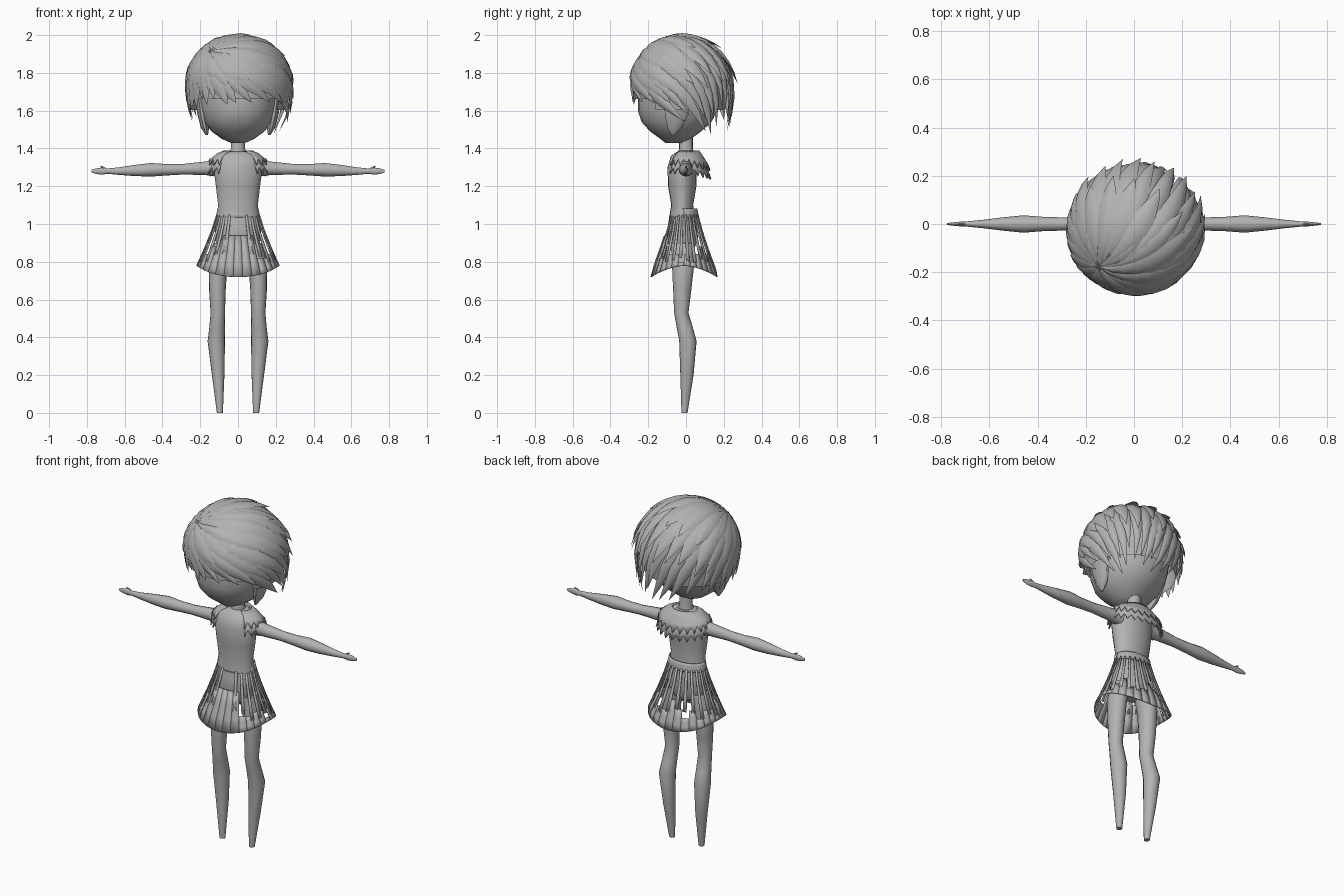
import bpy, bmesh, math, random
from mathutils import Vector as V

random.seed(4)
cube = bpy.data.objects.get("Cube")
if cube:
    bpy.data.objects.remove(cube, do_unlink=True)

grey = bpy.data.materials.new("plain grey")
grey.use_nodes = True
tone = (0.45, 0.45, 0.45, 1)
grey.diffuse_color = tone
grey.node_tree.nodes["Principled BSDF"].inputs["Base Color"].default_value = tone


def finish(name, bm, angle=40, fix=True):
    if fix:
        bmesh.ops.recalc_face_normals(bm, faces=bm.faces)
    mesh = bpy.data.meshes.new(name)
    bm.to_mesh(mesh)
    bm.free()
    mesh.materials.append(grey)
    ob = bpy.data.objects.new(name, mesh)
    bpy.context.collection.objects.link(ob)
    bpy.context.view_layer.objects.active = ob
    ob.select_set(True)
    bpy.ops.object.shade_smooth_by_angle(angle=math.radians(angle))
    ob.select_set(False)
    return ob


def bridge(bm, rows, closed=True):
    """Join rows of points with quads."""
    rows = [[bm.verts.new(p) for p in row] for row in rows]
    n = len(rows[0])
    for a, b in zip(rows, rows[1:]):
        for i in range(n if closed else n - 1):
            j = (i + 1) % n
            bm.faces.new((a[i], a[j], b[j], b[i]))
    return rows


def loft(name, rings, n=16, along_x=0):
    """Tube through rings (position, offset x or z, offset y, radius, radius y)."""
    bm = bmesh.new()
    rows = []
    for h, c, cy, r, ry in rings:
        row = []
        for i in range(n):
            a = math.tau * i / n
            p, q = c + r * math.cos(a), cy + ry * math.sin(a)
            row.append((along_x * h, q, p) if along_x else (p, q, h))
        rows.append(row)
    rows = bridge(bm, rows)
    bm.faces.new(rows[0])
    bm.faces.new(rows[-1])
    return finish(name, bm)


# Body, neck and head
loft("torso", [(.86, 0, -.02, .09, .06), (.92, 0, -.02, .125, .085), (1.0, 0, -.02, .12, .075),
               (1.1, 0, -.02, .105, .058), (1.2, 0, -.02, .117, .075), (1.3, 0, -.02, .13, .078),
               (1.36, 0, -.01, .115, .07), (1.385, 0, 0, .06, .045)], 20)
loft("neck", [(1.36, 0, 0, .05, .045), (1.4, 0, 0, .037, .036), (1.5, 0, 0, .037, .036)])
loft("head", [(1.43, 0, -.06, .04, .05), (1.45, 0, -.055, .085, .08), (1.49, 0, -.055, .14, .135),
              (1.54, 0, -.05, .18, .185), (1.6, 0, -.045, .2, .21), (1.68, 0, -.04, .215, .215),
              (1.8, 0, -.03, .21, .2), (1.88, 0, -.03, .14, .14)], 24)

for side, word in ((1, "left"), (-1, "right")):
    # Arm, hand and thumb
    loft(word + "_arm", [(.1, 1.295, 0, .045, .04), (.17, 1.295, 0, .036, .033), (.29, 1.29, 0, .028, .027),
                         (.38, 1.287, 0, .03, .03), (.46, 1.287, 0, .036, .036), (.55, 1.283, 0, .029, .027),
                         (.63, 1.28, 0, .02, .017), (.69, 1.28, 0, .014, .011), (.72, 1.28, 0, .019, .01),
                         (.75, 1.28, 0, .015, .007), (.775, 1.28, 0, .007, .004)], 12, side)
    loft(word + "_thumb", [(.69, 1.284, 0, .007, .006), (.715, 1.298, 0, .007, .006),
                           (.728, 1.306, 0, .003, .003)], 8, side)
    # Leg tapering to a blunt point, with the calf set back
    loft(word + "_leg", [(0, .096 * side, -.008, .016, .016), (.2, .105 * side, .005, .033, .035),
                         (.38, .115 * side, .01, .046, .046), (.45, .111 * side, -.006, .041, .043),
                         (.53, .107 * side, -.025, .038, .038), (.65, .109 * side, -.02, .044, .048),
                         (.8, .105 * side, -.015, .05, .06), (.9, .08 * side, -.02, .045, .06)])

# Capelet: two layers open at the front, with zigzag hems
for name, grow, drop in (("capelet_lower", 1, .045), ("capelet_upper", .93, 0)):
    bm = bmesh.new()
    rows = []
    for f in (0, .3, .65, 1):
        row = []
        for i in range(37):
            a = math.radians(-52 + 284 * i / 36)
            back = max(0, math.sin(a))
            rx, ry = .075 + .095 * f ** .7 * grow, .06 + .065 * f * grow
            z = 1.39 - f * (.055 + drop + .03 * back) - .012 * f * f
            if f == 1:
                z += .034 * (i % 2) - .01
                rx, ry = rx - .012 * (i % 2), ry - .012 * (i % 2)
            row.append((rx * math.cos(a), .01 + ry * math.sin(a), z))
        rows.append(row)
    bridge(bm, rows, False)
    ob = finish(name, bm, 30)
    mod = ob.modifiers.new("thickness", "SOLIDIFY")
    mod.thickness = .008


# Skirt
def skirt_point(a, z):
    t = min(1, max(0, (1.085 - z) / .345))
    rx, ry = .108 + .132 * t ** 1.25, .07 + .108 * t ** 1.25
    return V((rx * math.cos(a), -.01 + ry * math.sin(a), z))


def hem(a):
    return .72 + .06 * math.cos(a) ** 2


def panel(bm, a0, a1, top, low, steps=3):
    rows = []
    for k in range(4):
        row = []
        for i in range(steps + 1):
            a = a0 + (a1 - a0) * i / steps
            base = low if low else hem(a)
            row.append(skirt_point(a, top + (base - top) * k / 3))
        rows.append(row)
    bridge(bm, rows, False)


def thick(ob):
    mod = ob.modifiers.new("thickness", "SOLIDIFY")
    mod.thickness = .006


bm = bmesh.new()
panel(bm, 0, math.tau, 1.083, 1.035, 40)
thick(finish("waistband", bm))

bm = bmesh.new()
count = 24
for i in range(count):
    a = math.tau * (i + .5) / count
    if abs(a - 1.5 * math.pi) > .3:
        panel(bm, a - .055, a + .055, 1.05, random.uniform(.79, .84), 1)
thick(finish("skirt_slats", bm))

bm = bmesh.new()
count = 30
for i in range(count):
    a, w = math.tau * i / count, math.tau / count
    middle = abs(a + w / 2 - 1.5 * math.pi) < .55
    panel(bm, a, a + w, .94 if middle else random.choice((.8, .82, .84, .88)), None, 2)
thick(finish("skirt_hem", bm))

# Hair: tapered locks running out of a crown whorl over a rounded cap
centre = V((0, -.03, 1.72))
whorl = V((-.5, -.54, .68)).normalized()
across = whorl.cross(V((0, 0, 1))).normalized()
up = whorl.cross(across)


def on_skull(d, scale=1):
    rz = .27 if d.z > 0 else .4
    return centre + V((d.x * .275, d.y * .26, d.z * rz)) * scale


def hairline(p):
    return 1.56 + .09 * min(1, max(0, (-p.y - .1) / .12)) - .04 * p.x


def direction(phi, t):
    phi += .25 * t
    return whorl * math.cos(t) + (across * math.cos(phi) + up * math.sin(phi)) * math.sin(t)


def lock(bm, phi, start, reach, width, height, scale):
    end = .3
    while end < 2.9 and on_skull(direction(phi, end)).z > hairline(on_skull(direction(phi, end))):
        end += .03
    end *= reach
    steps = 9
    tip = direction(phi, end)
    lift = .04 + .17 * max(0, tip.dot(V((.35, .93, 0))))
    path = []
    for i in range(steps + 1):
        f = i / steps
        path.append(on_skull(direction(phi, start + (end - start) * f), scale + lift * f ** 3))
    rows = []
    for i, p in enumerate(path):
        f = i / steps
        run = (path[min(i + 1, steps)] - path[max(i - 1, 0)]).normalized()
        out = (p - centre).normalized()
        sidev = out.cross(run).normalized()
        w = width * min(1, .3 + 1.6 * f) * (1 - f ** 3.5) + .0008
        h = height * (1 - f ** 3) + .0005
        rows.append([p + sidev * w * s + out * h * (1 - s * s) for s in (-1, -.5, 0, .5, 1)]
                    + [p - out * h * .5])
    rows = bridge(bm, rows)
    bm.faces.new(rows[0])
    bm.faces.new(rows[-1])


layers = (("hair_outer", 30, .1, 1.0, .052, .022, .95), ("hair_middle", 24, .06, .8, .058, .02, .975),
          ("hair_upper", 17, .03, .56, .058, .018, .995), ("hair_crown", 9, 0, .34, .045, .014, 1.0))
for name, number, start, reach, width, height, scale in layers:
    bm = bmesh.new()
    for i in range(number):
        phi = math.tau * (i + random.uniform(-.2, .2)) / number
        lock(bm, phi, start, reach * random.uniform(.92, 1.05), width * random.uniform(.85, 1.15),
             height, scale + random.uniform(-.01, .01))
    finish(name, bm, 35)

bm = bmesh.new()
bmesh.ops.create_uvsphere(bm, u_segments=32, v_segments=20, radius=1)
for v in bm.verts:
    v.co = on_skull(v.co, .95)
bmesh.ops.delete(bm, geom=[v for v in bm.verts if v.co.z < hairline(v.co)], context="VERTS")
finish("hair_cap", bm)

# Sideburns
for side, word in ((1, "left"), (-1, "right")):
    loft(word + "_sideburn", [(1.47, .165 * side, -.07, .006, .008), (1.51, .175 * side, -.06, .022, .04),
                              (1.58, .19 * side, -.05, .025, .065), (1.68, .2 * side, -.04, .03, .08)], 10)
